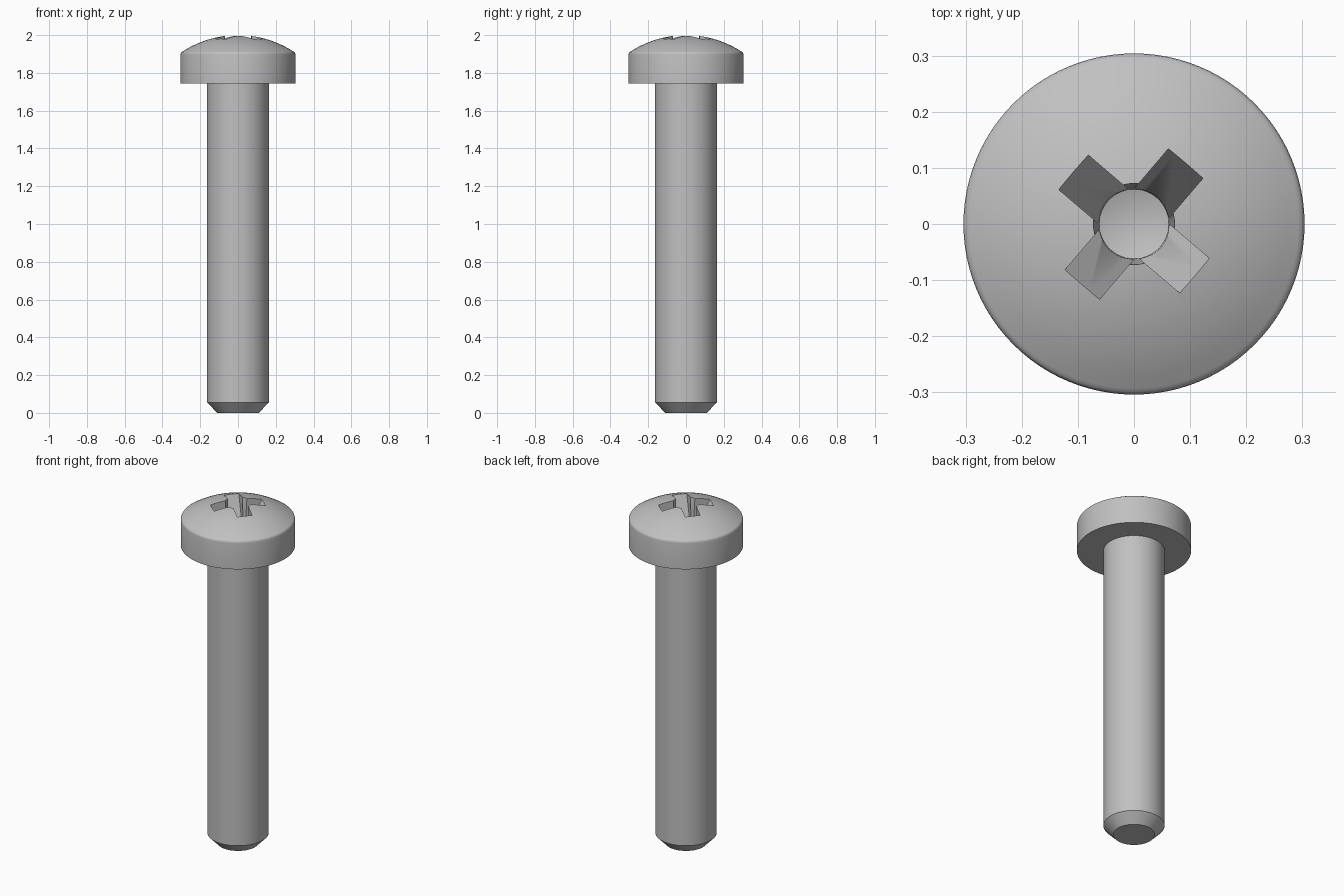
import bpy, bmesh, math
from mathutils import Matrix

default = bpy.data.objects.get("Cube")
if default:
    bpy.data.objects.remove(default, do_unlink=True)

steel = bpy.data.materials.new("grey steel")
steel.use_nodes = True
grey = (0.53, 0.53, 0.53, 1)
steel.diffuse_color = grey
steel.node_tree.nodes["Principled BSDF"].inputs["Base Color"].default_value = grey


def finish(name, bm):
    bmesh.ops.recalc_face_normals(bm, faces=bm.faces)
    mesh = bpy.data.meshes.new(name)
    bm.to_mesh(mesh)
    bm.free()
    obj = bpy.data.objects.new(name, mesh)
    bpy.context.collection.objects.link(obj)
    mesh.materials.append(steel)
    return obj


def lathe(name, profile, steps=96):
    """Spin a radius/height profile, closed on the axis, about z."""
    bm = bmesh.new()
    verts = [bm.verts.new((r, 0, z)) for r, z in profile]
    edges = [bm.edges.new(pair) for pair in zip(verts, verts[1:])]
    bmesh.ops.spin(bm, geom=verts + edges, cent=(0, 0, 0), axis=(0, 0, 1),
                   angle=math.tau, steps=steps)
    bmesh.ops.remove_doubles(bm, verts=bm.verts, dist=1e-5)
    return finish(name, bm)


def slot(name, angle):
    """Tapered bar that cuts two opposite arms of the cross recess."""
    bm = bmesh.new()
    outline = [(-0.176, 2.05), (-0.05, 1.79), (0.05, 1.79), (0.176, 2.05)]
    face = bm.faces.new([bm.verts.new((x, -0.0405, z)) for x, z in outline])
    side = bmesh.ops.extrude_face_region(bm, geom=[face])["geom"]
    moved = [v for v in side if isinstance(v, bmesh.types.BMVert)]
    bmesh.ops.translate(bm, verts=moved, vec=(0, 0.081, 0))
    bm.transform(Matrix.Rotation(math.radians(angle), 4, "Z"))
    return finish(name, bm)


def smooth(obj):
    bpy.ops.object.select_all(action="DESELECT")
    obj.select_set(True)
    bpy.context.view_layer.objects.active = obj
    bpy.ops.object.shade_smooth_by_angle(angle=math.radians(30))


# Shank with a chamfered tip
shank = lathe("shank", [(0, 0), (0.11, 0), (0.163, 0.055), (0.163, 1.755), (0, 1.755)])

# Head: straight rim, small rounded shoulder, shallow dome
dome_radius = 0.54
dome = []
for i in range(13):
    r = 0.293 * (1 - i / 12)
    dome.append((r, 2 - dome_radius + math.sqrt(dome_radius ** 2 - r ** 2)))
head = lathe("head", [(0, 1.745), (0.304, 1.745), (0.304, 1.897),
                      (0.3025, 1.905), (0.299, 1.910)] + dome)

# Cross recess with a round, cone-bottomed core
cutters = [
    slot("slot_cutter", 49.5),
    slot("cross_slot_cutter", 139.5),
    lathe("core_cutter", [(0, 1.765), (0.062, 1.785), (0.075, 2.05), (0, 2.05)], 48),
]
bpy.context.view_layer.objects.active = head
for cutter in cutters:
    cutter.hide_render = True
    cut = head.modifiers.new("recess", "BOOLEAN")
    cut.operation = "DIFFERENCE"
    cut.solver = "EXACT"
    cut.object = cutter
    bpy.ops.object.modifier_apply(modifier=cut.name)
for cutter in cutters:
    bpy.data.objects.remove(cutter, do_unlink=True)

for part in (shank, head):
    smooth(part)
